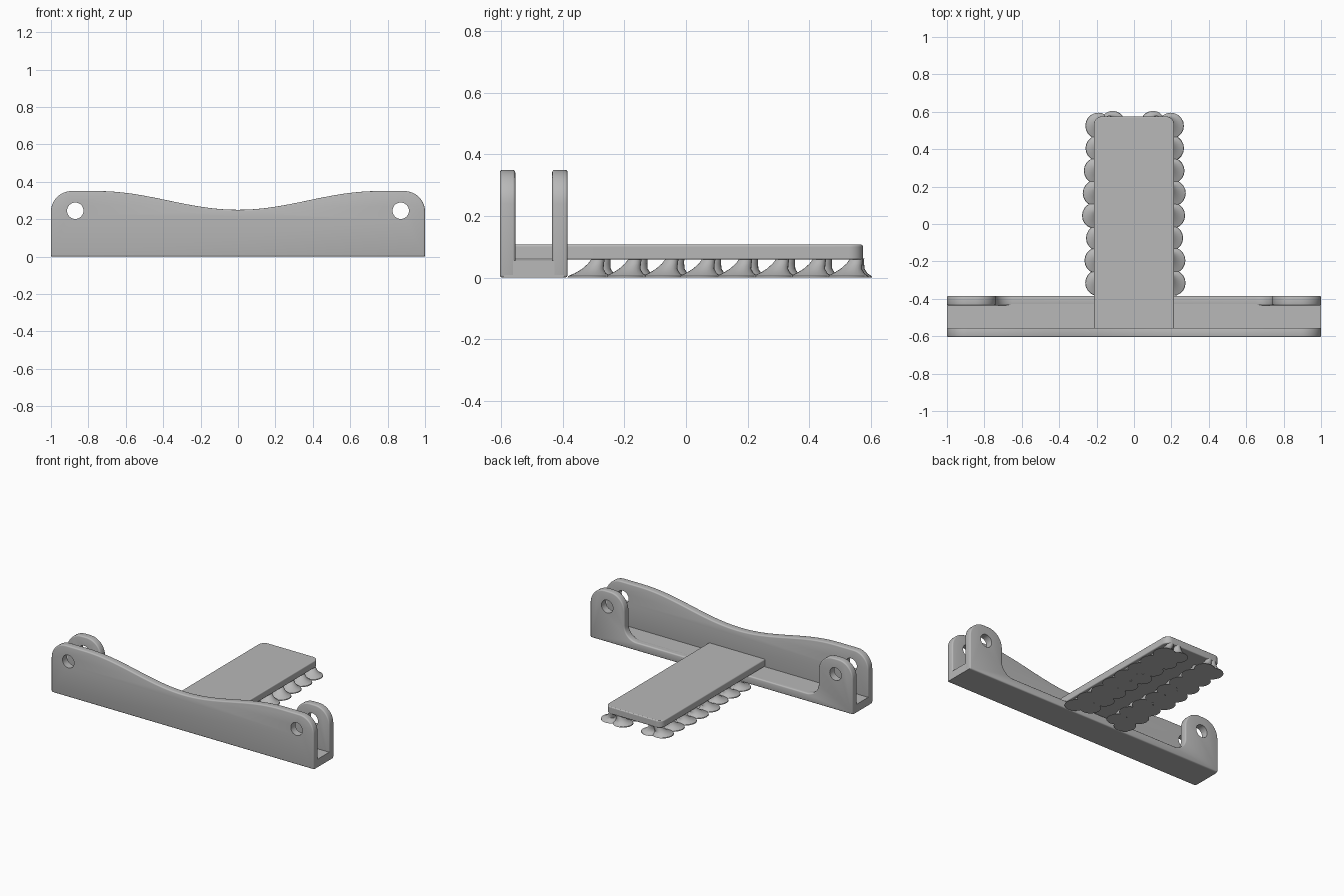
import bpy, bmesh, math, random
from mathutils import Matrix, Vector

random.seed(4)
if "Cube" in bpy.data.objects:
    bpy.data.objects.remove(bpy.data.objects["Cube"], do_unlink=True)

grey = bpy.data.materials.new("plain grey")
grey.use_nodes = True
color = (0.48, 0.48, 0.48, 1)
grey.diffuse_color = color
for node in grey.node_tree.nodes:
    if node.type == 'BSDF_PRINCIPLED':
        node.inputs["Base Color"].default_value = color


def finish(name, bm):
    bmesh.ops.recalc_face_normals(bm, faces=bm.faces)
    mesh = bpy.data.meshes.new(name)
    bm.to_mesh(mesh)
    bm.free()
    mesh.materials.append(grey)
    obj = bpy.data.objects.new(name, mesh)
    bpy.context.collection.objects.link(obj)
    return obj


def activate(obj):
    bpy.ops.object.select_all(action='DESELECT')
    obj.select_set(True)
    bpy.context.view_layer.objects.active = obj


def arc(cx, cy, r, start, end, n=10):
    """Points on a circular arc, angles in degrees."""
    angles = [math.radians(start + (end - start) * i / n) for i in range(n + 1)]
    return [(cx + r * math.cos(a), cy + r * math.sin(a)) for a in angles]


def mirrored(half):
    """Close a half outline, listed from bottom centre to top centre."""
    return half + [(-x, y) for x, y in reversed(half) if abs(x) > 1e-6]


def slab(name, outline, low, high, axis, bevel=0.008):
    """Extrude an outline along y or z and round its edges."""
    def place(p, d):
        return (p[0], d, p[1]) if axis == 'Y' else (p[0], p[1], d)
    bm = bmesh.new()
    face = bm.faces.new([bm.verts.new(place(p, low)) for p in outline])
    grown = bmesh.ops.extrude_face_region(bm, geom=[face])["geom"]
    offset = Vector(place((0, 0), high - low))
    bmesh.ops.translate(bm, vec=offset,
                        verts=[v for v in grown if isinstance(v, bmesh.types.BMVert)])
    obj = finish(name, bm)
    if bevel:
        mod = obj.modifiers.new("soft edges", 'BEVEL')
        mod.width = bevel
        mod.segments = 3
        mod.limit_method = 'ANGLE'
        mod.angle_limit = math.radians(40)
        mod.use_clamp_overlap = False
    return obj


def drill(obj):
    """Cut the two pin holes."""
    bm = bmesh.new()
    for x in (-0.87, 0.87):
        place = Matrix.Translation((x, -0.5, 0.245)) @ Matrix.Rotation(math.pi / 2, 4, 'X')
        bmesh.ops.create_cone(bm, cap_ends=True, segments=32, radius1=0.044,
                              radius2=0.044, depth=0.5, matrix=place)
    cutter = finish("hole_cutter", bm)
    cutter.hide_render = True
    mod = obj.modifiers.new("holes", 'BOOLEAN')
    mod.operation = 'DIFFERENCE'
    mod.solver = 'EXACT'
    mod.object = cutter
    activate(obj)
    for m in [m.name for m in obj.modifiers]:
        bpy.ops.object.modifier_apply(modifier=m)
    bpy.data.objects.remove(cutter, do_unlink=True)


def smooth(obj):
    activate(obj)
    bpy.ops.object.shade_smooth_by_angle(angle=math.radians(35))


# Front plate with a dipped top edge
dip = [(0.75 * t / 20, 0.3 - 0.05 * math.cos(math.pi * t / 20)) for t in range(20, -1, -1)]
half = [(0, 0), (1, 0)] + arc(0.89, 0.24, 0.11, 0, 90) + dip
front_plate = slab("front_plate", mirrored(half), -0.605, -0.555, 'Y')
drill(front_plate)

# Rear wall: low rail with a filleted lug at each end
half = ([(0, 0), (1, 0)] + arc(0.89, 0.24, 0.11, 0, 90)
        + arc(0.85, 0.24, 0.11, 90, 180) + arc(0.65, 0.145, 0.09, 0, -90) + [(0, 0.055)])
rear_wall = slab("rear_lugs", mirrored(half), -0.435, -0.385, 'Y')
drill(rear_wall)

# Channel floor joining both walls
floor = slab("channel_floor", [(-1, -0.594), (1, -0.594), (1, -0.396), (-1, -0.396)],
             0, 0.055, 'Z', 0)

# Flat tongue with rounded far corners
half = [(0, -0.57), (0.215, -0.57)] + arc(0.17, 0.53, 0.045, 0, 90) + [(0, 0.575)]
tongue = slab("tongue", mirrored(half), 0.058, 0.107, 'Z', 0.006)


def flared_foot(bm, x, y, r, lean_x, lean_y, segments=20):
    """Leaning concave foot, wide on the ground and thin at the tongue."""
    rings = []
    for z, scale, shift in ((0, 1, 0), (0.005, 0.97, 0), (0.014, 0.72, 0.15),
                            (0.028, 0.5, 0.4), (0.045, 0.37, 0.75), (0.062, 0.3, 1)):
        pts = arc(x + lean_x * shift, y + lean_y * shift, r * scale, 0, 360, segments)[:-1]
        rings.append([bm.verts.new((px, py, z)) for px, py in pts])
    for a, b in zip(rings, rings[1:]):
        for i in range(segments):
            j = (i + 1) % segments
            bm.faces.new((a[i], a[j], b[j], b[i]))
    bm.faces.new(rings[0][::-1])
    bm.faces.new(rings[-1])


# Two strips of overlapping feet under the tongue
parts = [front_plate, rear_wall, floor, tongue]
for side, name in ((-1, "right_feet"), (1, "left_feet")):
    bm = bmesh.new()
    for i in range(8):
        y = -0.315 + i * 0.12
        flared_foot(bm, side * random.uniform(0.185, 0.21), min(y, 0.525), 0.07,
                    -side * 0.025, 0.03)
        flared_foot(bm, side * random.uniform(0.1, 0.115), min(y + 0.03, 0.54), 0.065,
                    side * 0.02, 0.02)
    parts.append(finish(name, bm))

for part in parts:
    smooth(part)
